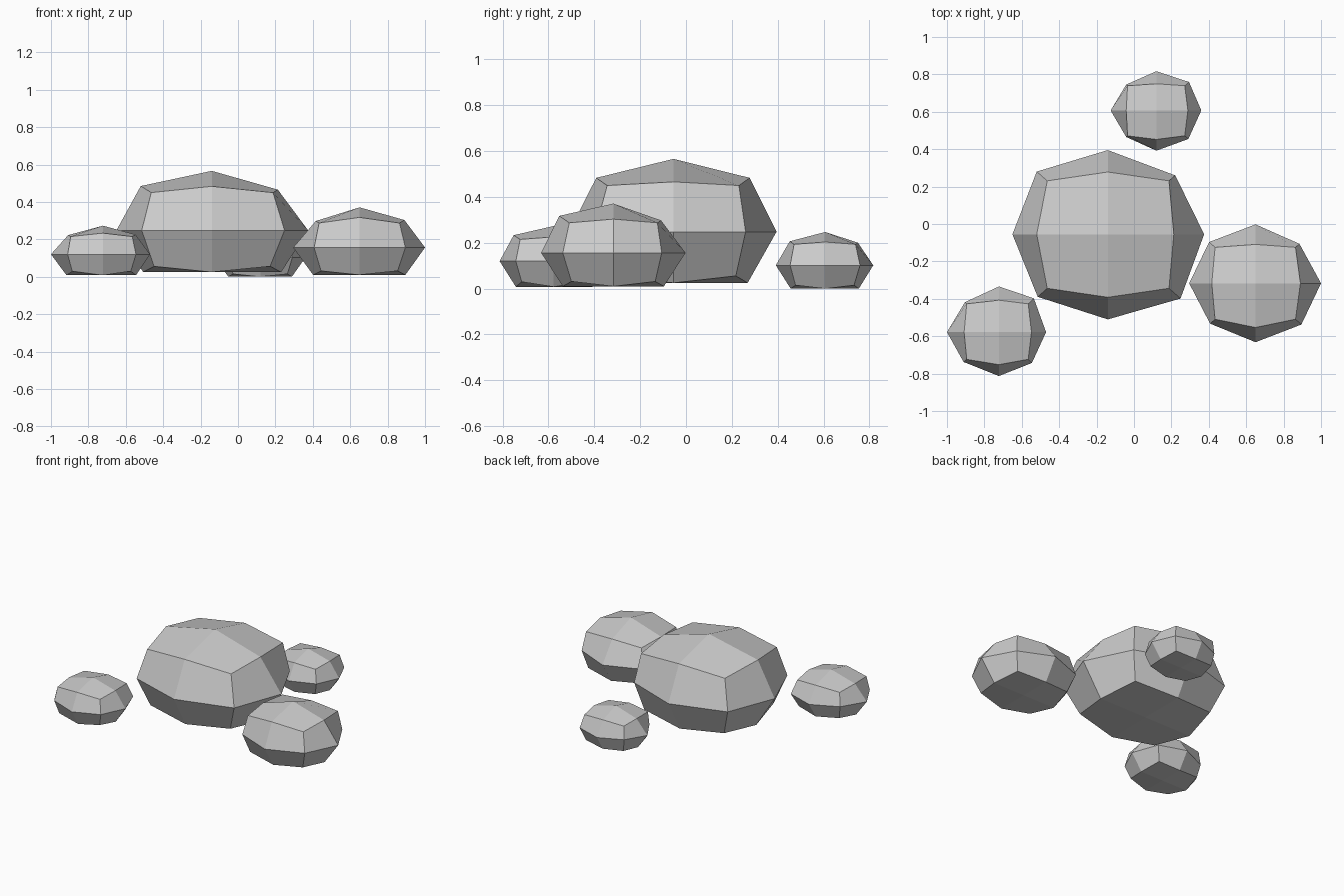
import bpy, bmesh

if "Cube" in bpy.data.objects:
    bpy.data.objects.remove(bpy.data.objects["Cube"])


def rock(name, centre, left, right, front, back, up, floor, edges, corner, default):
    """Low-poly boulder: a once-divided cube pushed out to a lopsided ellipsoid, flat underneath."""
    bm = bmesh.new()
    bmesh.ops.create_cube(bm, size=2)
    bmesh.ops.subdivide_edges(bm, edges=bm.edges[:], cuts=1, use_grid_fill=True)
    for v in bm.verts:
        s = tuple(round(c) for c in v.co)
        n = sum(map(abs, s))
        if n == 1:
            k = 1.0
        elif n == 2:
            k = edges.get(s, default)
        else:
            k = corner if s[2] > 0 else corner - 0.03
        x = s[0] * k * (right if s[0] > 0 else left)
        y = s[1] * k * (back if s[1] > 0 else front)
        z = max(s[2] * k * up + centre[2], floor)
        if n < 3 and s[2] < 0:
            z = floor
        v.co = (centre[0] + x, centre[1] + y, z)
    bmesh.ops.recalc_face_normals(bm, faces=bm.faces[:])
    mesh = bpy.data.meshes.new(name)
    bm.to_mesh(mesh)
    bm.free()
    bpy.context.collection.objects.link(bpy.data.objects.new(name, mesh))


def ring(bl, br, fr, fl, l, r, f, b):
    """Upright edge bulges (back-left round to front-left), then top edge bulges."""
    return {(-1, 1, 0): bl, (1, 1, 0): br, (1, -1, 0): fr, (-1, -1, 0): fl,
            (-1, 0, 1): l, (1, 0, 1): r, (0, -1, 1): f, (0, 1, 1): b}


# Large central boulder
rock("large_boulder", (-0.14, -0.055, 0.248), 0.51, 0.515, 0.455, 0.45, 0.318, 0.025,
     ring(0.745, 0.70, 0.755, 0.735, 0.745, 0.685, 0.74, 0.74), 0.635, 0.72)
# Medium boulder on the right
rock("right_boulder", (0.65, -0.317, 0.156), 0.355, 0.35, 0.315, 0.315, 0.215, 0.01,
     ring(0.70, 0.67, 0.70, 0.685, 0.66, 0.685, 0.75, 0.66), 0.61, 0.70)
# Small boulder at the front left
rock("front_left_boulder", (-0.722, -0.578, 0.12), 0.278, 0.252, 0.235, 0.244, 0.153, 0.008,
     ring(0.655, 0.74, 0.70, 0.68, 0.67, 0.69, 0.74, 0.70), 0.62, 0.70)
# Smallest boulder at the back
rock("back_boulder", (0.12, 0.607, 0.102), 0.245, 0.24, 0.215, 0.21, 0.145, 0.0,
     ring(0.66, 0.725, 0.71, 0.66, 0.66, 0.70, 0.72, 0.68), 0.63, 0.70)
